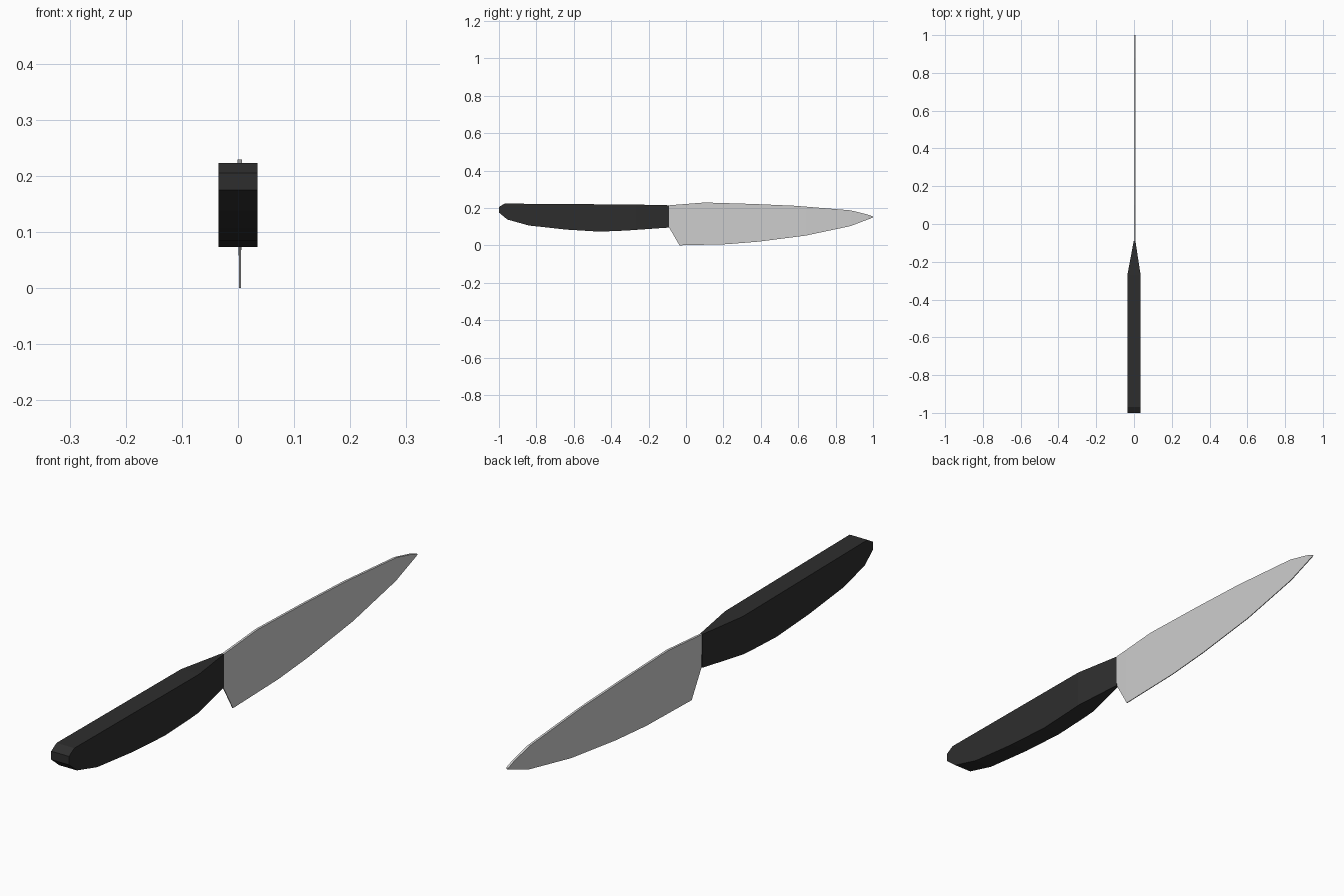
import bpy, bmesh

if "Cube" in bpy.data.objects:
    bpy.data.objects.remove(bpy.data.objects["Cube"])


def material(name, value):
    m = bpy.data.materials.new(name)
    m.diffuse_color = (value, value, value, 1)
    m.use_nodes = True
    m.node_tree.nodes["Principled BSDF"].inputs["Base Color"].default_value = m.diffuse_color
    return m


def interp(pts, y):
    for (y0, z0), (y1, z1) in zip(pts, pts[1:]):
        if y0 <= y <= y1:
            return z0 + (z1 - z0) * (y - y0) / (y1 - y0)
    return pts[-1][1]


def loft(name, top, bottom, width, mat, cx=0.0):
    """Loft four-sided sections along y; width(y) gives the top and bottom half widths."""
    bm = bmesh.new()
    rings = []
    for y in sorted({p[0] for p in top + bottom}):
        wt, wb = width(y)
        zt, zb = interp(top, y), interp(bottom, y)
        x = cx(y) if callable(cx) else cx
        rings.append([bm.verts.new(c) for c in (
            (x - wt, y, zt), (x + wt, y, zt), (x + wb, y, zb), (x - wb, y, zb))])
    for a, b in zip(rings, rings[1:]):
        for i in range(4):
            j = (i + 1) % 4
            bm.faces.new((a[i], a[j], b[j], b[i]))
    bm.faces.new(rings[0])
    bm.faces.new(rings[-1])
    bmesh.ops.recalc_face_normals(bm, faces=bm.faces)
    mesh = bpy.data.meshes.new(name)
    bm.to_mesh(mesh)
    bm.free()
    mesh.materials.append(mat)
    ob = bpy.data.objects.new(name, mesh)
    bpy.context.collection.objects.link(ob)
    return ob


steel = material("steel grey", 0.62)
black = material("handle black", 0.027)

# Handle: constant width, narrowing to the blade at the front
handle_top = [(-1.0, .205), (-.97, .223), (-.27, .218), (-.09, .214)]
handle_bottom = [(-1.0, .175), (-.955, .138), (-.84, .106), (-.64, .084),
                 (-.46, .073), (-.32, .079), (-.09, .095)]


def handle_width(y):
    w = .035 if y <= -.27 else .035 + (.0045 - .035) * (y + .27) / .18
    return w, w


loft("handle", handle_top, handle_bottom, handle_width, black,
     lambda y: 0.0 if y <= -.27 else .003 * (y + .27) / .18)

# Blade: thin wedge, thick at the spine and fine at the cutting edge
spine = [(-.09, .214), (.1, .229), (.36, .221), (.59, .211), (.88, .187), (.97, .165), (1.0, .154)]
edge = [(-.09, .095), (-.035, 0), (.22, .006), (.39, .02), (.64, .052),
        (.88, .103), (.98, .141), (1.0, .149)]
loft("blade", spine, edge, lambda y: (.004, .0015), steel, .0035)
